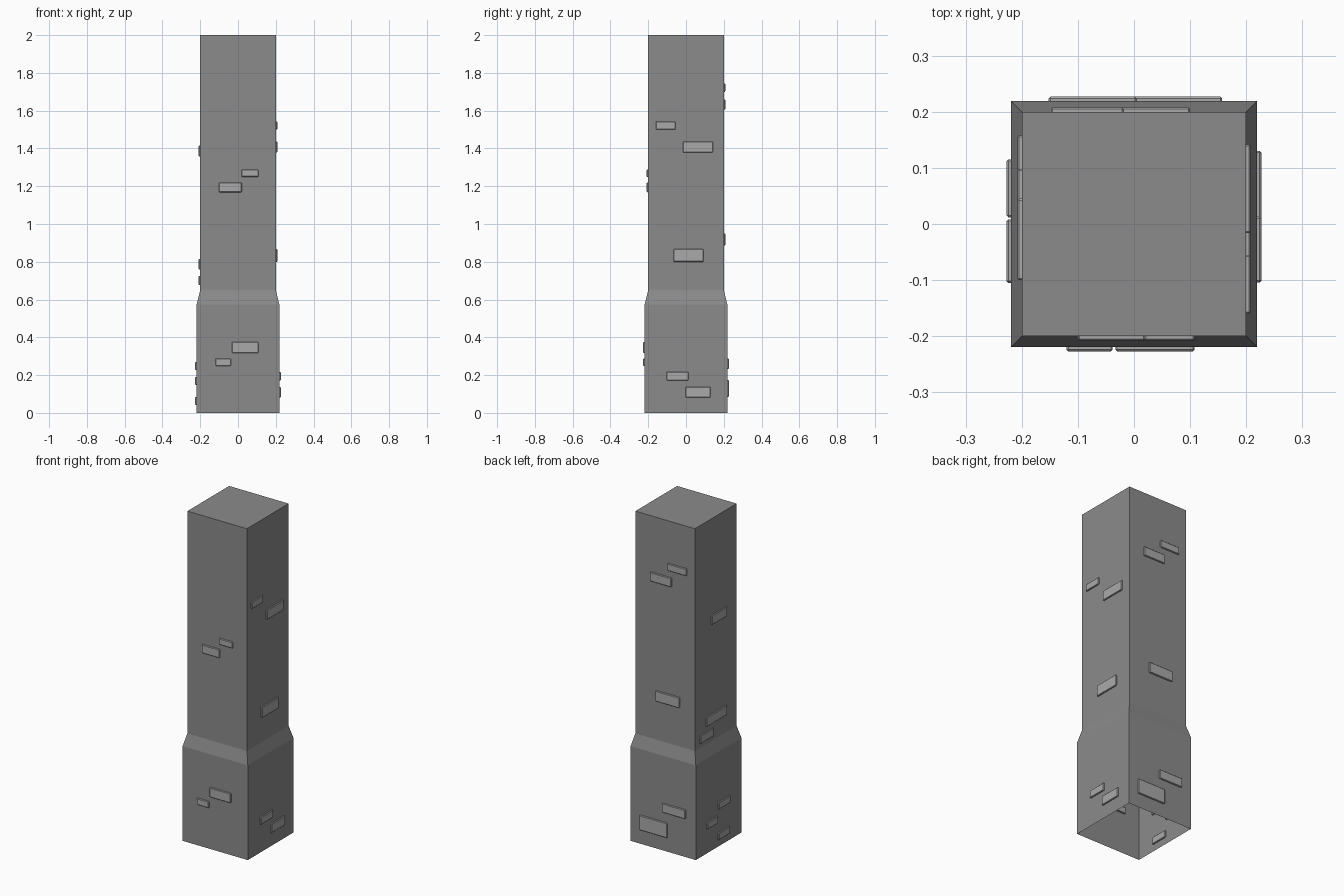
import bpy, bmesh
from mathutils import Matrix, Vector

if "Cube" in bpy.data.objects:
    bpy.data.objects.remove(bpy.data.objects["Cube"])


def grey(name, value):
    mat = bpy.data.materials.new(name)
    mat.diffuse_color = (value, value, value, 1)
    mat.use_nodes = True
    mat.node_tree.nodes["Principled BSDF"].inputs["Base Color"].default_value = mat.diffuse_color
    return mat


def finish(bm, name, mat):
    bmesh.ops.recalc_face_normals(bm, faces=bm.faces)
    mesh = bpy.data.meshes.new(name)
    bm.to_mesh(mesh)
    bm.free()
    mesh.materials.append(mat)
    obj = bpy.data.objects.new(name, mesh)
    bpy.context.collection.objects.link(obj)
    return obj


dark_stone = grey("dark_stone", 0.26)
light_stone = grey("light_stone", 0.40)

# Square pillar shell: wide base, sloped shoulder, closed top, open underside
bm = bmesh.new()
rings = []
for half, z in [(0.219, 0), (0.219, 0.575), (0.2, 0.65), (0.2, 2.0)]:
    rings.append([bm.verts.new((sx * half, sy * half, z))
                  for sx, sy in ((-1, -1), (1, -1), (1, 1), (-1, 1))])
for low, high in zip(rings, rings[1:]):
    for i in range(4):
        j = (i + 1) % 4
        bm.faces.new((low[i], low[j], high[j], high[i]))
bm.faces.new(rings[-1])
finish(bm, "pillar", dark_stone)

# Raised bricks per side: (start, end, bottom, top) along the wall's world axis
SIDES = {
    "front": [(-0.10, 0.02, 1.168, 1.22), (0.018, 0.108, 1.25, 1.288),
              (-0.033, 0.108, 0.318, 0.376), (-0.12, -0.038, 0.249, 0.288)],
    "right": [(-0.16, -0.055, 1.50, 1.542), (-0.016, 0.142, 1.378, 1.438),
              (-0.066, 0.093, 0.80, 0.867), (-0.104, 0.013, 0.172, 0.217),
              (-0.003, 0.13, 0.082, 0.138)],
    "back": [(-0.148, -0.018, 1.70, 1.743), (-0.045, 0.10, 1.605, 1.66),
             (-0.10, 0.062, 0.885, 0.949), (-0.152, 0.005, 0.233, 0.288),
             (-0.03, 0.157, 0.085, 0.175)],
    "left": [(-0.10, 0.045, 1.357, 1.415), (-0.10, 0.098, 0.758, 0.816),
             (0.03, 0.158, 0.678, 0.726), (-0.105, 0.008, 0.228, 0.27),
             (0.012, 0.115, 0.148, 0.19), (-0.10, 0.008, 0.042, 0.085)],
}
OUTWARD = {"front": (0, -1), "right": (1, 0), "back": (0, 1), "left": (-1, 0)}
PROUD = 0.008

for side, bricks in SIDES.items():
    nx, ny = OUTWARD[side]
    bm = bmesh.new()
    for a, b, z0, z1 in bricks:
        wall = 0.219 if z1 < 0.6 else 0.2
        mid = (a + b) / 2
        along_x, along_y = abs(ny), abs(nx)
        centre = Vector((nx * wall + along_x * mid, ny * wall + along_y * mid, (z0 + z1) / 2))
        size = Vector((b - a if along_x else 2 * PROUD,
                       b - a if along_y else 2 * PROUD, z1 - z0, 1))
        bmesh.ops.create_cube(bm, size=1, matrix=Matrix.Translation(centre) @ Matrix.Diagonal(size))
    bricks_obj = finish(bm, side + "_bricks", light_stone)
    bevel = bricks_obj.modifiers.new("worn_edges", 'BEVEL')
    bevel.width = 0.003
    bevel.segments = 1
